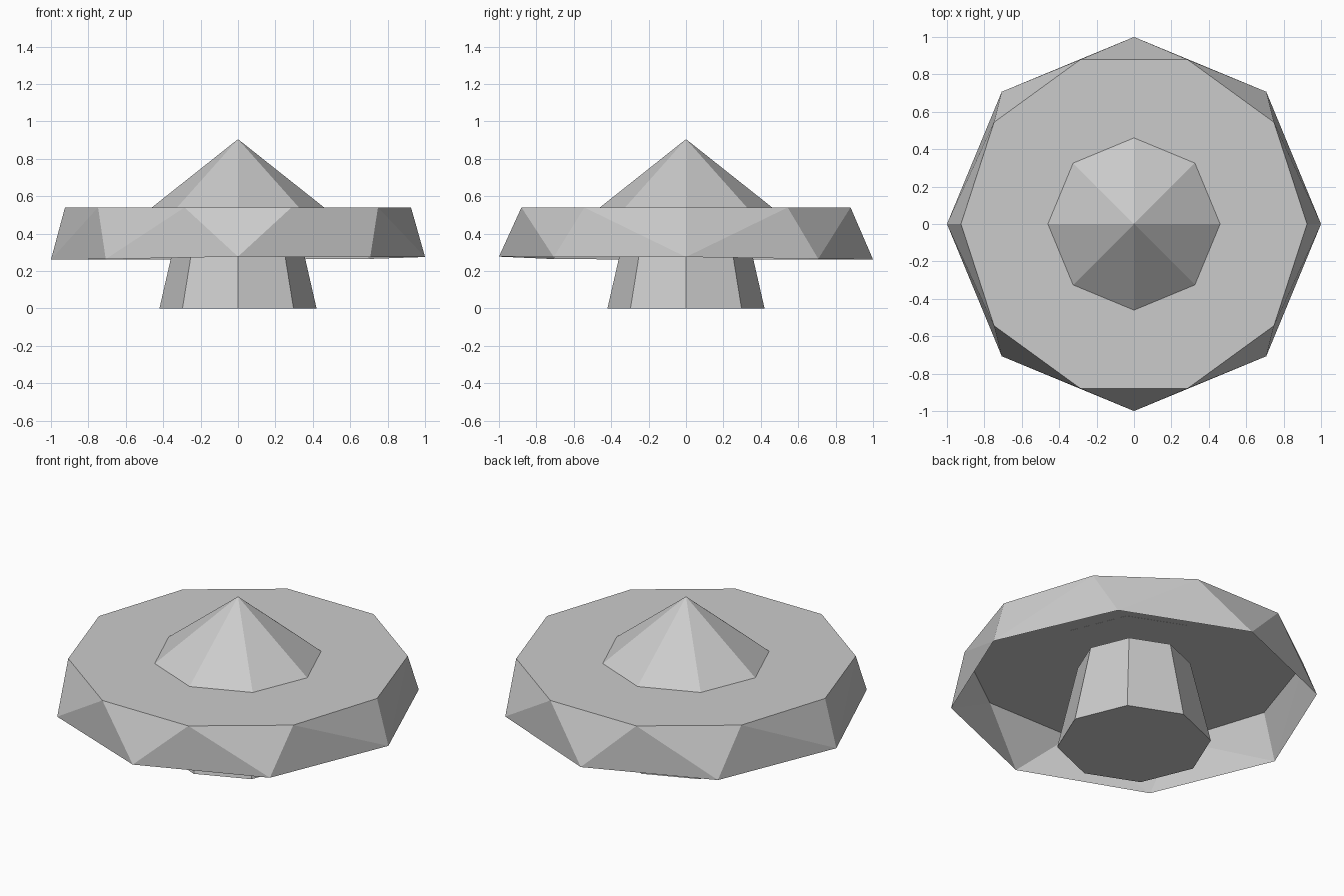
import bpy, bmesh
from math import cos, sin, tau

if "Cube" in bpy.data.objects:
    bpy.data.objects.remove(bpy.data.objects["Cube"])


def ring(n, r, z):
    """Regular polygon; z may be one height or a height per corner."""
    zs = z if isinstance(z, list) else [z] * n
    return [(r * cos(tau * i / n), r * sin(tau * i / n), zs[i]) for i in range(n)]


def finish(name, bm):
    mesh = bpy.data.meshes.new(name)
    bm.to_mesh(mesh)
    bm.free()
    obj = bpy.data.objects.new(name, mesh)
    bpy.context.collection.objects.link(obj)
    return obj


def frustum(name, n, r0, r1, z0, z1):
    bm = bmesh.new()
    lo = [bm.verts.new(p) for p in ring(n, r0, z0)]
    bm.faces.new(lo[::-1])
    if r1 > 0:
        hi = [bm.verts.new(p) for p in ring(n, r1, z1)]
        bm.faces.new(hi)
        for i in range(n):
            j = (i + 1) % n
            bm.faces.new((lo[i], lo[j], hi[j], hi[i]))
    else:
        tip = bm.verts.new((0, 0, z1))
        for i in range(n):
            bm.faces.new((lo[i], lo[(i + 1) % n], tip))
    return finish(name, bm)


# Eight-sided tapered foot reaching up inside the hollow disc
frustum("foot", 8, 0.42, 0.308, 0.0, 0.49)

# Faceted disc: eight corners below skinned to ten corners above, open underneath
bm = bmesh.new()
lower_z = [0.275, 0.265, 0.262, 0.261, 0.261, 0.264, 0.277, 0.275]
for p in ring(8, 1.0, lower_z) + ring(10, 0.925, 0.54):
    bm.verts.new(p)
bmesh.ops.convex_hull(bm, input=bm.verts)
bmesh.ops.recalc_face_normals(bm, faces=bm.faces)
under = [f for f in bm.faces if all(v.co.z < 0.4 for v in f.verts)]
bmesh.ops.delete(bm, geom=under, context='FACES')
finish("disc", bm)

# Eight-sided pointed top
frustum("peak", 8, 0.463, 0, 0.538, 0.905)
